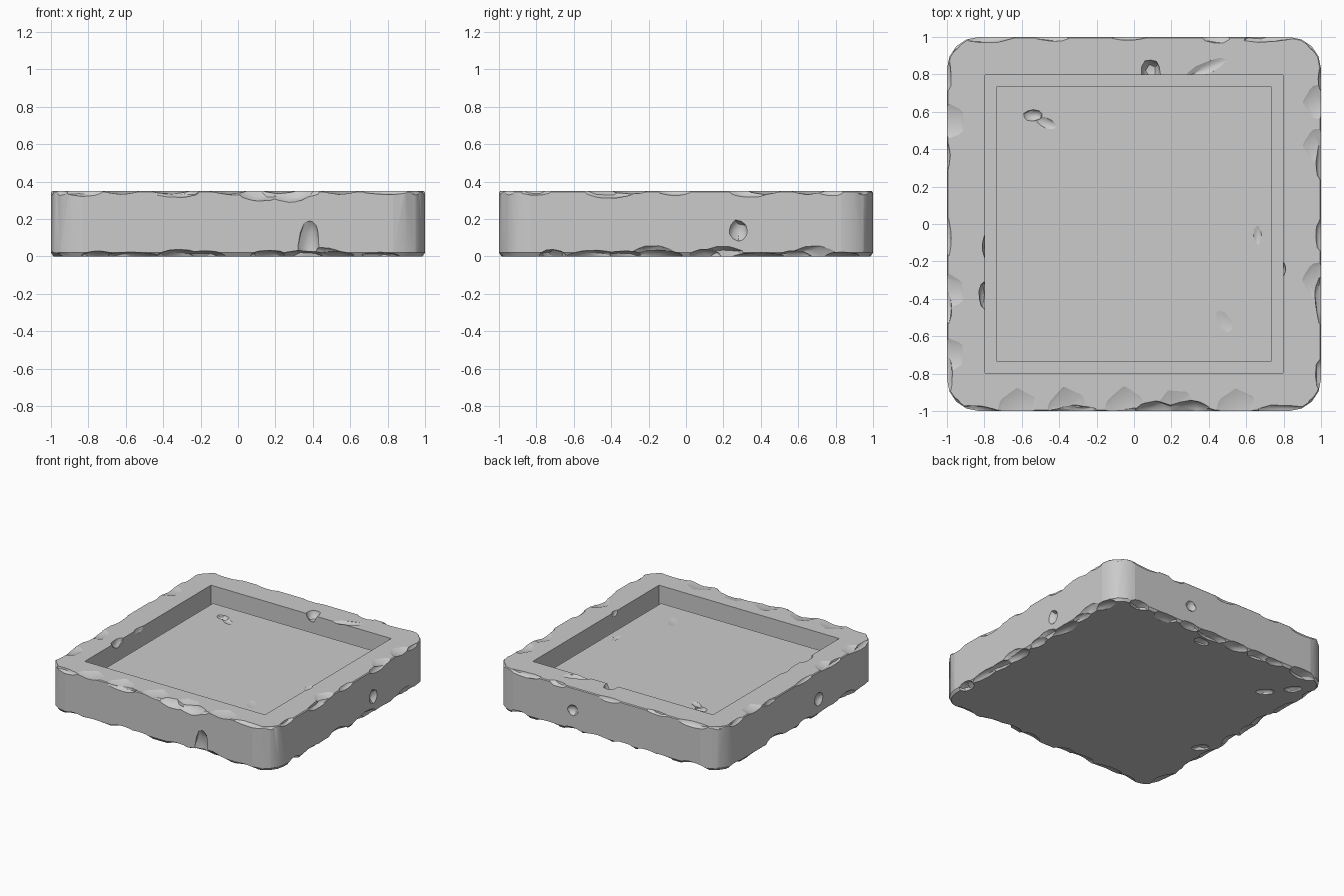
import bpy, bmesh, math, random
from mathutils import Matrix, Vector, Euler

if "Cube" in bpy.data.objects:
    bpy.data.objects.remove(bpy.data.objects["Cube"], do_unlink=True)

random.seed(11)
HEIGHT = 0.35
FLOOR = 0.245
GAP_FLOOR = 0.12

stone = bpy.data.materials.new("grey stone")
stone.use_nodes = True
stone.diffuse_color = (0.6, 0.6, 0.6, 1)
stone.node_tree.nodes["Principled BSDF"].inputs["Base Color"].default_value = (0.6, 0.6, 0.6, 1)


def make_object(name, bm):
    bmesh.ops.recalc_face_normals(bm, faces=bm.faces)
    mesh = bpy.data.meshes.new(name)
    bm.to_mesh(mesh)
    bm.free()
    obj = bpy.data.objects.new(name, mesh)
    bpy.context.collection.objects.link(obj)
    mesh.materials.append(stone)
    return obj


def rounded_outline(half, radius, steps):
    points = []
    for k, (sx, sy) in enumerate([(1, 1), (-1, 1), (-1, -1), (1, -1)]):
        for i in range(steps + 1):
            a = math.pi / 2 * (k + i / steps)
            points.append((sx * (half - radius) + radius * math.cos(a),
                           sy * (half - radius) + radius * math.sin(a)))
    return points


def make_box(name, half, bottom, top):
    bm = bmesh.new()
    move = Matrix.Translation((0, 0, (bottom + top) / 2))
    bmesh.ops.create_cube(bm, size=1, matrix=move @ Matrix.Diagonal((2 * half, 2 * half, top - bottom, 1)))
    return make_object(name, bm)


# Solid slab with rounded corners and a slightly worn lower edge
bm = bmesh.new()
rings = []
for inset, z in [(0.014, 0), (0, 0.02), (0, HEIGHT - 0.006), (0.006, HEIGHT)]:
    rings.append([bm.verts.new((x, y, z)) for x, y in rounded_outline(1 - inset, 0.17 - inset, 4)])
for low, high in zip(rings, rings[1:]):
    for i in range(len(low)):
        j = (i + 1) % len(low)
        bm.faces.new((low[i], low[j], high[j], high[i]))
bm.faces.new(rings[0][::-1])
bm.faces.new(rings[-1])
tray = make_object("stone_tray", bm)

# Square recess, and the raised slab that lies in it with a gap all round
recess = make_box("recess_cutter", 0.797, GAP_FLOOR, 0.6)
floor_slab = make_box("floor_slab", 0.735, GAP_FLOOR - 0.02, FLOOR)


# Chips are lumpy stretched balls
def chip(bm, place, size, turn=(0, 0, 0), rough=0.08):
    ball = bmesh.ops.create_icosphere(bm, subdivisions=2, radius=1)
    matrix = Matrix.Translation(place) @ Euler(turn).to_matrix().to_4x4()
    for v in ball["verts"]:
        v.co *= 1 + random.uniform(-rough, rough)
        v.co = matrix @ Vector((v.co.x * size[0], v.co.y * size[1], v.co.z * size[2]))


edge_bm = bmesh.new()

# Front face: tall notch, top break and lower breaks
chip(edge_bm, (0.38, -1.015, 0.05), (0.06, 0.05, 0.16))
chip(edge_bm, (0.42, -1.01, 0.0), (0.17, 0.04, 0.05))
chip(edge_bm, (0.12, -1.02, HEIGHT), (0.13, 0.07, 0.06))
chip(edge_bm, (0.28, -1.01, HEIGHT + 0.02), (0.15, 0.07, 0.085))
chip(edge_bm, (-0.33, -1.01, HEIGHT), (0.09, 0.05, 0.03))

# Right and left faces: dimples and lower breaks
for side, spots in [(1, [(0.28, 0.14), (-0.18, 0.0), (0.2, 0.0), (0.68, 0.0)]),
                    (-1, [(-0.25, 0.13), (0.3, 0.0), (-0.6, 0.0)])]:
    for y, z in spots:
        length = 0.055 if z else 0.13
        chip(edge_bm, (side * 1.015, y, z), (0.045, length, 0.06))

# Back face dimple and the notches in the inner rim
chip(edge_bm, (0.3, 1.015, 0.17), (0.05, 0.04, 0.05))
chip(edge_bm, (0.09, 0.82, HEIGHT), (0.05, 0.06, 0.06))
chip(edge_bm, (0.38, 0.83, HEIGHT + 0.015), (0.14, 0.035, 0.03), (0, 0, 0.4))
chip(edge_bm, (-0.79, -0.12, HEIGHT), (0.02, 0.07, 0.04))
chip(edge_bm, (-0.8, -0.38, HEIGHT), (0.03, 0.07, 0.05))
chip(edge_bm, (0.79, -0.24, HEIGHT), (0.02, 0.04, 0.04))

# Broad shallow wear across the top of the rims
for x in (-0.62, -0.35, -0.05, 0.22, 0.55):
    chip(edge_bm, (x, -0.98, HEIGHT + 0.05), (0.17, 0.19, 0.068),
         (0.06, 0, random.uniform(-0.3, 0.3)), 0.04)
for side, y in [(1, 0.65), (1, 0.42), (1, -0.3), (-1, 0.55), (-1, -0.36), (-1, -0.7)]:
    chip(edge_bm, (side * 0.99, y, HEIGHT + 0.04), (0.14, 0.14, 0.058), (0, side * 0.06, 0), 0.04)

# Irregular wear along every outer edge, wider underneath than on top
for quarter in range(4):
    spin = Matrix.Rotation(quarter * math.pi / 2, 3, "Z")
    for z, count, depth in [(0, 8, 0.07), (HEIGHT, 5, 0.035)]:
        for i in range(count):
            along = -0.78 + 1.56 * i / (count - 1) + random.uniform(-0.07, 0.07)
            place = spin @ Vector((along, -1.01, z))
            chip(edge_bm, place, (random.uniform(0.08, 0.17), depth * random.uniform(0.7, 1.3),
                                  random.uniform(0.02, 0.04)),
                 (0, 0, quarter * math.pi / 2 + random.uniform(-0.15, 0.15)))
        # Nicks on the rounded corners
        place = spin @ Vector((0.965, -0.965, z))
        chip(edge_bm, place, (0.09, 0.035, 0.03), (0, 0, quarter * math.pi / 2 + math.pi / 4))

# Pits on the underside
for x, y in [(-0.72, 0.62), (-0.85, 0.78), (0.1, 0.88), (-0.88, -0.3)]:
    chip(edge_bm, (x, y, -0.005), (0.07, 0.04, 0.03), (0, 0, x))
edge_chips = make_object("edge_chip_cutter", edge_bm)

# Small pits in the floor slab
pit_bm = bmesh.new()
chip(pit_bm, (-0.54, 0.58, FLOOR), (0.05, 0.03, 0.025))
chip(pit_bm, (-0.47, 0.54, FLOOR + 0.01), (0.07, 0.03, 0.02), (0, 0, -0.4))
chip(pit_bm, (0.66, -0.06, FLOOR + 0.008), (0.025, 0.06, 0.015))
chip(pit_bm, (0.48, -0.52, FLOOR + 0.012), (0.05, 0.1, 0.018), (0, 0, 0.5))
floor_pits = make_object("floor_pit_cutter", pit_bm)

# Carve each part, drop the cutters, and smooth only the worn areas
for part, cutters in [(tray, [recess, edge_chips]), (floor_slab, [floor_pits])]:
    bpy.ops.object.select_all(action="DESELECT")
    bpy.context.view_layer.objects.active = part
    part.select_set(True)
    for cutter in cutters:
        cutter.hide_render = True
        cut = part.modifiers.new(cutter.name, "BOOLEAN")
        cut.operation = "DIFFERENCE"
        cut.solver = "EXACT"
        cut.use_self = cutter is not recess
        cut.object = cutter
        bpy.ops.object.modifier_apply(modifier=cut.name)
        bpy.data.objects.remove(cutter, do_unlink=True)
    bpy.ops.object.shade_smooth_by_angle(angle=math.radians(28))
    for face in part.data.polygons:
        if face.area > 0.05:
            face.use_smooth = False
